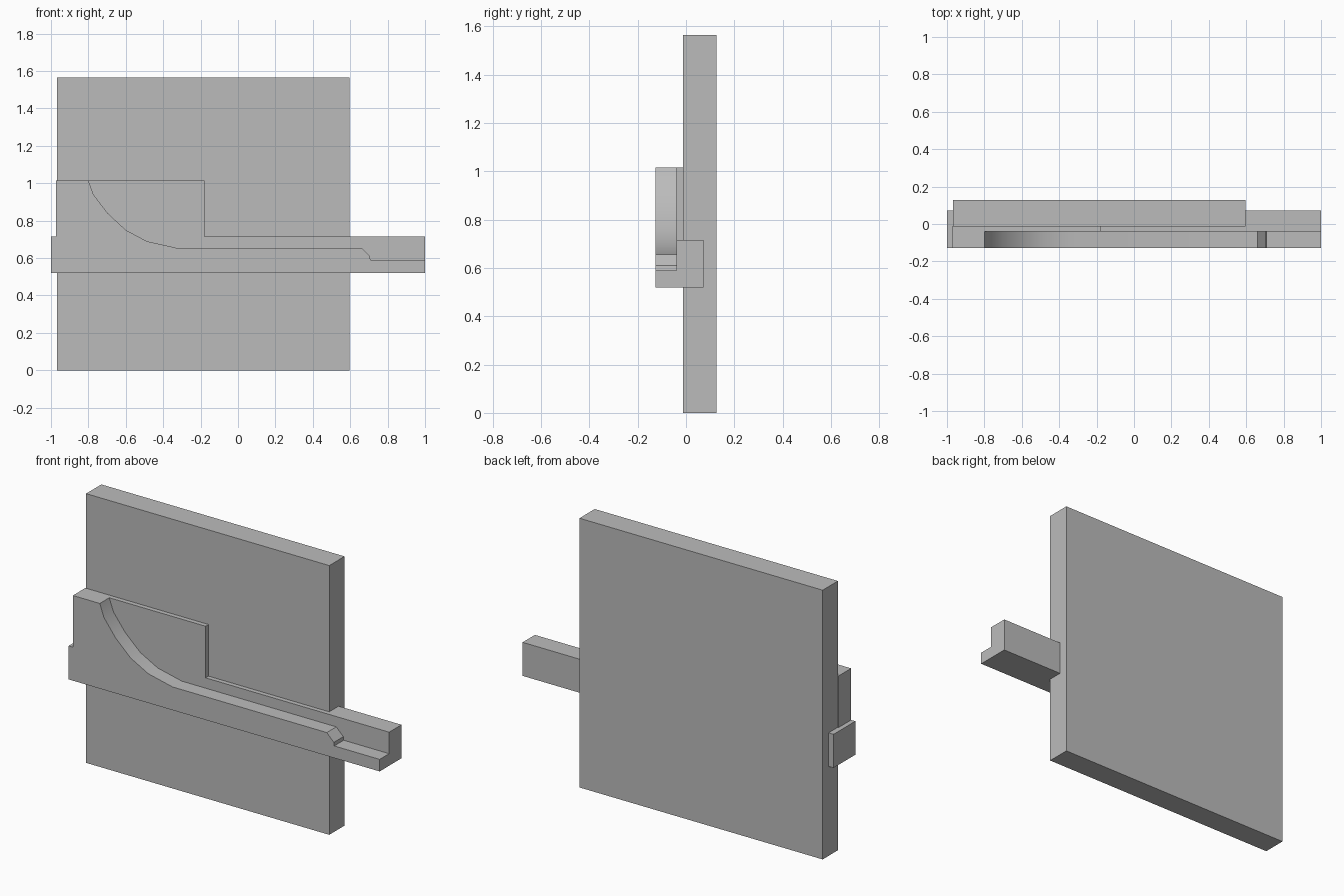
import bpy, bmesh, math

cube = bpy.data.objects.get("Cube")
if cube:
    bpy.data.objects.remove(cube, do_unlink=True)

grey = bpy.data.materials.new("plain grey")
grey.use_nodes = True
GREY = (0.5, 0.5, 0.5, 1)
grey.diffuse_color = GREY
grey.node_tree.nodes["Principled BSDF"].inputs["Base Color"].default_value = GREY


def prism(name, outline, y_front, y_back):
    """Extrude an (x, z) outline from y_front to y_back."""
    bm = bmesh.new()
    face = bm.faces.new([bm.verts.new((x, y_front, z)) for x, z in outline])
    extruded = bmesh.ops.extrude_face_region(bm, geom=[face])["geom"]
    verts = [v for v in extruded if isinstance(v, bmesh.types.BMVert)]
    bmesh.ops.translate(bm, verts=verts, vec=(0, y_back - y_front, 0))
    bmesh.ops.recalc_face_normals(bm, faces=bm.faces[:])
    mesh = bpy.data.meshes.new(name)
    bm.to_mesh(mesh)
    bm.free()
    mesh.materials.append(grey)
    obj = bpy.data.objects.new(name, mesh)
    bpy.context.collection.objects.link(obj)
    return obj


def rect(x0, x1, z0, z1):
    return [(x0, z0), (x1, z0), (x1, z1), (x0, z1)]


# Depths shared by the layers
FRONT, STEP, PANEL, RAIL_BACK, BACK = -0.127, -0.04, -0.013, 0.073, 0.127
LEFT, RAIL_LOW, RAIL_TOP, RAMP_TOP = -0.973, 0.52, 0.715, 1.015

# Square panel
prism("panel", rect(-0.968, 0.596, 0, 1.565), PANEL, BACK)

# Rail let into the panel, and the thin plate rising above it
prism("rail", rect(-1, 1, RAIL_LOW, RAIL_TOP), STEP, RAIL_BACK)
prism("backing_plate", rect(LEFT, -0.18, RAIL_TOP, RAMP_TOP), STEP, PANEL)

# Front ledge with a curved ramp and a stepped end
curve = [(-0.333, 0.655), (-0.488, 0.69), (-0.6, 0.75),
         (-0.697, 0.84), (-0.773, 0.94), (-0.8, RAMP_TOP)]
ledge = prism("ramp_ledge", [
    (-1, RAIL_LOW), (1, RAIL_LOW), (1, 0.59), (0.708, 0.59), (0.705, 0.61),
    (0.66, 0.655), *curve, (LEFT, RAMP_TOP), (LEFT, RAIL_TOP), (-1, RAIL_TOP),
], FRONT, STEP)

# Smooth the ramp, keep all corners crisp
bpy.ops.object.select_all(action="DESELECT")
ledge.select_set(True)
bpy.context.view_layer.objects.active = ledge
bpy.ops.object.shade_smooth_by_angle(angle=math.radians(30))
